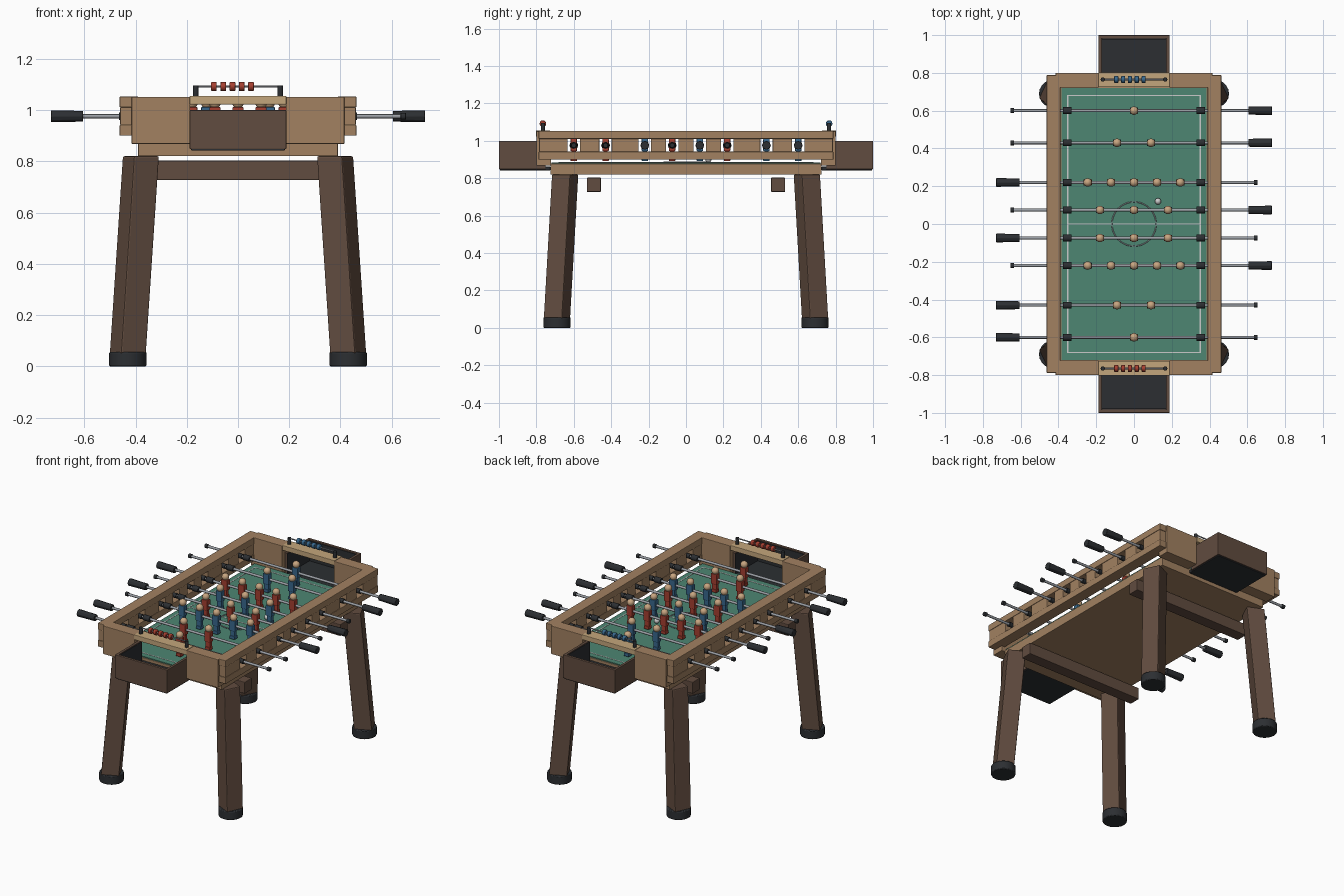
import bpy, bmesh
from math import pi, cos, sin, radians
from mathutils import Vector, Matrix

if "Cube" in bpy.data.objects:
    bpy.data.objects.remove(bpy.data.objects["Cube"])


def mat(name, r, g, b):
    m = bpy.data.materials.new(name)
    m.diffuse_color = (r, g, b, 1)
    m.use_nodes = True
    m.node_tree.nodes["Principled BSDF"].inputs["Base Color"].default_value = m.diffuse_color
    return m


WOOD = mat("oak", .36, .22, .12)
PALE = mat("pale_wood", .55, .38, .20)
BROWN = mat("dark_wood", .12, .072, .05)
GREEN = mat("felt", .075, .24, .17)
BLACK = mat("rubber", .025, .028, .032)
STEEL = mat("steel", .33, .35, .38)
WHITE = mat("white", .8, .8, .78)
RED = mat("red", .38, .05, .03)
BLUE = mat("blue", .04, .14, .27)
SKIN = mat("skin", .58, .38, .22)


def finish(bm, name, m, bevel=0, smooth=False):
    me = bpy.data.meshes.new(name)
    bm.to_mesh(me)
    bm.free()
    ob = bpy.data.objects.new(name, me)
    bpy.context.collection.objects.link(ob)
    me.materials.append(m)
    if bevel:
        b = ob.modifiers.new("bevel", 'BEVEL')
        b.width, b.segments, b.limit_method = bevel, 2, 'ANGLE'
    if smooth:
        bpy.context.view_layer.objects.active = ob
        bpy.ops.object.select_all(action='DESELECT')
        ob.select_set(True)
        bpy.ops.object.shade_smooth_by_angle(angle=radians(40))
    return ob


def box(name, x, y, z, m, bevel=.003):
    """Box from (min, max) pairs."""
    bm = bmesh.new()
    lo, hi = zip(*(sorted(p) for p in (x, y, z)))
    size = Vector(hi) - Vector(lo)
    bmesh.ops.create_cube(bm, size=1, matrix=Matrix.Translation((Vector(lo) + Vector(hi)) / 2)
                          @ Matrix.Diagonal((*size, 1)))
    return finish(bm, name, m, bevel)


def cyl(name, a, b, r, m, sides=16, bevel=0, r2=None):
    """Cylinder or cone between two points."""
    a, b = Vector(a), Vector(b)
    d = b - a
    bm = bmesh.new()
    bmesh.ops.create_cone(bm, cap_ends=True, segments=sides, radius1=r, radius2=r if r2 is None else r2,
                          depth=d.length, matrix=Matrix.Translation((a + b) / 2)
                          @ d.to_track_quat('Z', 'Y').to_matrix().to_4x4())
    return finish(bm, name, m, bevel, True)


def ball(name, c, r, m, sz=1):
    bm = bmesh.new()
    bmesh.ops.create_uvsphere(bm, u_segments=16, v_segments=10, radius=r,
                              matrix=Matrix.Translation(c) @ Matrix.Diagonal((1, 1, sz, 1)))
    return finish(bm, name, m, 0, True)


# Base and playing field
box("base", (-.39, .39), (-.725, .725), (.82, .878), WOOD)
box("field", (-.385, .385), (-.72, .72), (.876, .885), GREEN, 0)

# Field markings
LZ = (.885, .8865)
for s in (-1, 1):
    box("side_line", (s * .348, s * .354), (-.683, .683), LZ, WHITE, 0)
    box("end_line", (-.348, .348), (s * .677, s * .683), LZ, WHITE, 0)
box("centre_line", (-.348, .348), (-.003, .003), LZ, WHITE, 0)
bpy.ops.mesh.primitive_torus_add(major_radius=.117, minor_radius=.003, major_segments=48,
                                 minor_segments=6, location=(0, 0, .888))
bpy.context.object.name = "centre_circle"
bpy.context.object.data.materials.append(STEEL)
ball("game_ball", (.127, .12, .902), .017, WHITE)

# Side rails: two strips joined by blocks, with a slot at every rod
ROWS = {-.6: (0,), -.43: (-.09, .09), -.22: (-.245, -.122, 0, .122, .245), -.074: (-.18, 0, .18),
        .074: (-.18, 0, .18), .22: (-.245, -.122, 0, .122, .245), .43: (-.09, .09), .6: (0,)}
ys = sorted(ROWS)
starts = [-.785] + [y + .033 for y in ys]
ends = [y - .033 for y in ys] + [.785]
for s in (-1, 1):
    X = (s * .39, s * .462)
    box("rail_top", X, (-.788, .788), (1.011, 1.053), WOOD)
    box("rail_bottom", X, (-.788, .788), (.9, .942), WOOD)
    for a, b in zip(starts, ends):
        box("rail_block", (s * .392, s * .46), (a, b), (.941, 1.012), WOOD)

# Both ends: cheeks, lintel, goal box and score counter
for e, colour in ((-1, RED), (1, BLUE)):
    for s in (-1, 1):
        box("end_cheek", (s * .187, s * .415), (e * .722, e * .8), (.868, 1.052), WOOD)
        box("goal_side", (s * .171, s * .189), (e * .75, e * 1.0), (.848, 1.0), BROWN)
        box("goal_side_lining", (s * .169, s * .172), (e * .75, e * .98), (.86, .994), BLACK, 0)
        cyl("counter_post", (s * .165, e * .765, 1.05), (s * .165, e * .765, 1.096), .0115, BLACK, 12, .002)
    box("goal_lintel", (-.189, .189), (e * .725, e * .803), (1.022, 1.055), PALE)
    box("goal_back", (-.189, .189), (e * .982, e * 1.0), (.848, 1.0), BROWN)
    box("goal_back_lining", (-.17, .17), (e * .978, e * .983), (.86, .994), BLACK, 0)
    box("goal_floor", (-.183, .183), (e * .725, e * .995), (.842, .862), BLACK)
    cyl("counter_rod", (-.165, e * .765, 1.092), (.165, e * .765, 1.092), .004, STEEL, 8)
    for i in range(5):
        x = -.094 + i * .0362
        cyl("counter_bead", (x - .011, e * .765, 1.092), (x + .011, e * .765, 1.092), .018, colour, 12, .003)

# Rods with handles, end caps, bumpers and players
RZ = .976
for y, men in ROWS.items():
    red = y in (-.6, -.43, -.074, .22)
    h = -1 if red else 1
    colour = RED if red else BLUE
    cyl("rod", (-h * .645, y, RZ), (h * .62, y, RZ), .008, STEEL, 12)
    cyl("handle", (h * .605, y, RZ), (h * .73, y, RZ), .0215, BLACK, 8, .003, .024)
    cyl("rod_cap", (-h * .635, y, RZ), (-h * .655, y, RZ), .0135, BLACK, 12, .002)
    for s in (-1, 1):
        cyl("bumper", (s * .33, y, RZ), (s * .377, y, RZ), .0185, BLACK, 12, .003)
        cyl("bearing", (s * .388, y, RZ), (s * .464, y, RZ), .015, BLACK, 12)
    for x in men:
        box("player_torso", (x - .022, x + .022), (y - .017, y + .017), (.945, 1.012), colour, .004)
        box("player_legs", (x - .016, x + .016), (y - .012, y + .012), (.905, .946), colour)
        box("player_foot", (x - .018, x + .018), (y - .017, y + .017), (.892, .912), colour)
        ball("player_head", (x, y, 1.028), .0225, SKIN)

# Splayed square legs, turned outward, on round feet
for sx in (-1, 1):
    for sy in (-1, 1):
        bm = bmesh.new()
        rings = []
        for cx, cy, z in ((.43, .69, .05), (.379, .646, .82)):
            ring = []
            for k in range(4):
                a = radians(25) + pi / 4 + k * pi / 2
                # mirrored so the outer faces look to the corners
                ring.append(bm.verts.new((sx * (cx - .077 * sin(a - pi / 2)), sy * (cy + .077 * cos(a - pi / 2)), z)))
            rings.append(ring)
        bm.faces.new(rings[0])
        bm.faces.new(rings[1])
        for k in range(4):
            j = (k + 1) % 4
            bm.faces.new((rings[0][k], rings[0][j], rings[1][j], rings[1][k]))
        # quarter turn symmetric square, twisted towards the corner
        rot = Matrix.Rotation(0, 4, 'Z')
        bm.transform(rot)
        bmesh.ops.recalc_face_normals(bm, faces=bm.faces)
        finish(bm, "leg", BROWN, .006)
        cyl("foot", (sx * .43, sy * .69, 0), (sx * .43, sy * .69, .056), .073, BLACK, 20, .005)

# Cross beams under the base
for s in (-1, 1):
    box("cross_beam", (-.42, .42), (s * .455, s * .53), (.727, .803), BROWN, .004)
